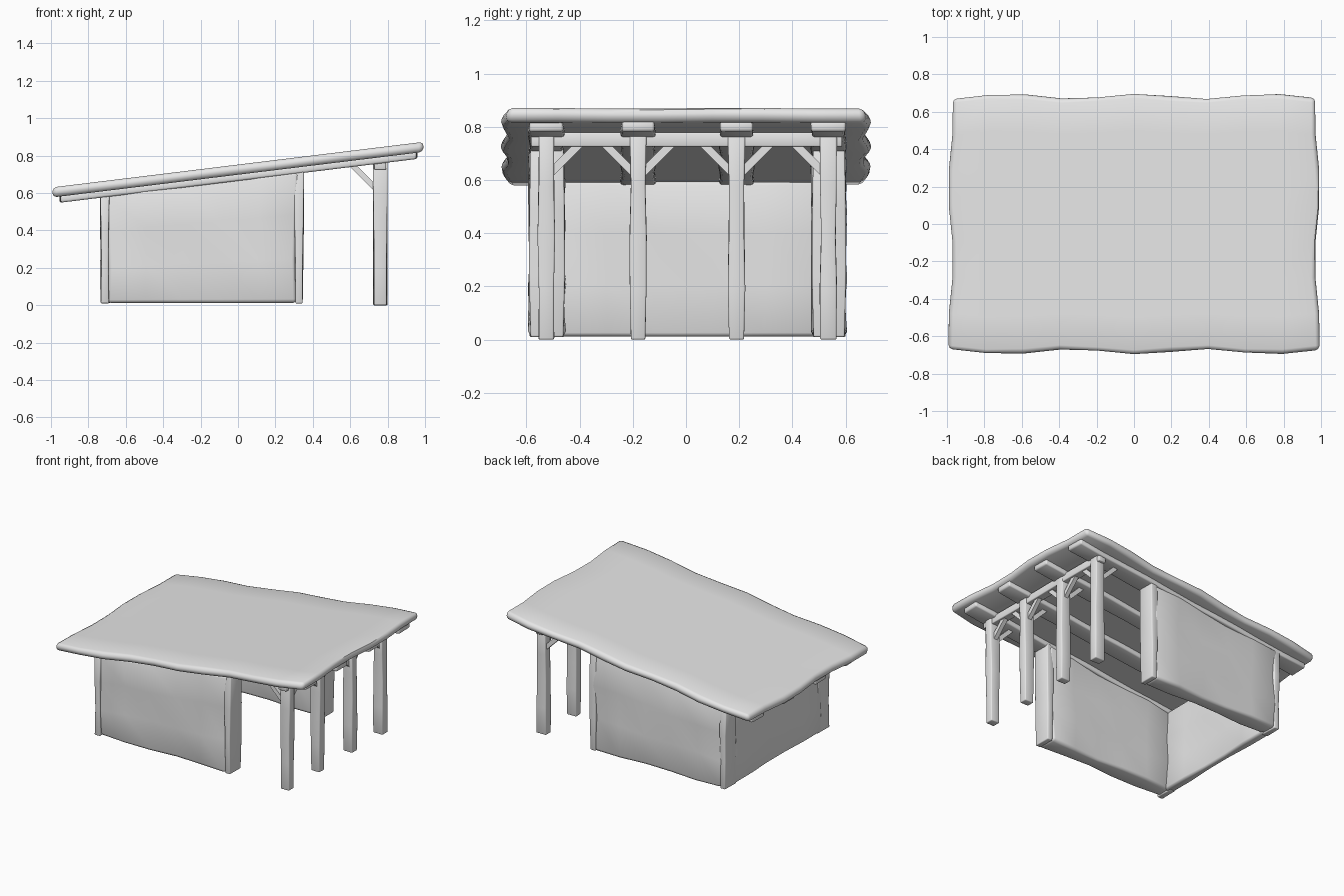
import bpy, bmesh, math
from mathutils import Vector

if "Cube" in bpy.data.objects:
    bpy.data.objects.remove(bpy.data.objects["Cube"], do_unlink=True)

SLOPE = 0.1225      # rise of the roof along x
RAFTER_Y = (-0.525, -0.18, 0.19, 0.535)

grey = bpy.data.materials.new("plain_grey")
grey.use_nodes = True
grey.diffuse_color = (0.8, 0.8, 0.8, 1)
grey.node_tree.nodes["Principled BSDF"].inputs["Base Color"].default_value = (0.8, 0.8, 0.8, 1)


def finish(name, bm):
    mesh = bpy.data.meshes.new(name)
    bm.to_mesh(mesh)
    bm.free()
    mesh.materials.append(grey)
    obj = bpy.data.objects.new(name, mesh)
    bpy.context.collection.objects.link(obj)
    bpy.ops.object.select_all(action="DESELECT")
    obj.select_set(True)
    bpy.context.view_layer.objects.active = obj
    bpy.ops.object.shade_smooth_by_angle(angle=math.radians(50))
    return obj


def slab(name, lo, hi, bevel, wobble=0.0, step=0.2, lean=None, phase=0.0):
    """Soft-edged box between two corners, with a hand-made wavy outline.
    lean 'all' tilts it along the roof, 'top' slopes only its top."""
    lo, hi = Vector(lo), Vector(hi)
    mid, half = (lo + hi) / 2, (hi - lo) / 2
    bm = bmesh.new()
    bmesh.ops.create_cube(bm, size=2)
    for v in bm.verts:
        v.co = Vector(c * h for c, h in zip(v.co, half))
    bmesh.ops.bevel(bm, geom=bm.edges[:], offset=bevel, segments=2,
                    profile=0.5, affect="EDGES")
    # Even slices along each long axis
    for axis in range(3):
        count = round(2 * half[axis] / step)
        normal = Vector((0, 0, 0))
        normal[axis] = 1
        for i in range(1, count):
            point = normal * half[axis] * (2 * i / count - 1)
            bmesh.ops.bisect_plane(bm, geom=bm.verts[:] + bm.edges[:] + bm.faces[:],
                                   plane_co=point, plane_no=normal)
    for v in bm.verts:
        x, y, z = v.co
        v.co.x += wobble * math.sin(8 * y + 5 * z + phase) * x / half.x
        v.co.y += wobble * math.sin(9 * x + 11 * z + 1.3 + phase) * y / half.y
        v.co += mid
        if lean == "all":
            v.co.z += SLOPE * v.co.x
        elif lean == "top":
            v.co.z += SLOPE * v.co.x * (v.co.z - lo.z) / (hi.z - lo.z)
    return finish(name, bm)


def brace(name, start, end, width):
    start, end = Vector(start), Vector(end)
    bm = bmesh.new()
    bmesh.ops.create_cube(bm, size=1)
    direction = end - start
    turn = direction.to_track_quat("Z", "Y")
    for v in bm.verts:
        size = Vector((v.co.x * width, v.co.y * width, v.co.z * direction.length))
        v.co = turn @ size + (start + end) / 2
    return finish(name, bm)


# Roof sheet and the planks that carry it
slab("roof", (-0.98, -0.682, 0.698), (0.98, 0.682, 0.752), 0.022, 0.014, lean="all")
for i, y in enumerate(RAFTER_Y):
    slab(f"rafter_{i + 1}", (-0.95, y - 0.065, 0.665), (0.955, y + 0.065, 0.705),
         0.01, 0.004, lean="all", phase=i)

# Open porch: posts, header beam and diagonal braces
for i, y in enumerate(RAFTER_Y):
    slab(f"porch_post_{i + 1}", (0.725, y - 0.03, 0), (0.797, y + 0.03, 0.77),
         0.006, 0.003, phase=i)
    brace(f"rafter_brace_{i + 1}", (0.735, y, 0.625), (0.61, y, 0.75), 0.03)
    for side in (-1, 1):
        if abs(y + side * 0.12) < 0.55:
            brace(f"beam_brace_{i + 1}_{'left' if side < 0 else 'right'}",
                  (0.76, y + side * 0.015, 0.625), (0.76, y + side * 0.125, 0.735), 0.03)
slab("header_beam", (0.73, -0.58, 0.725), (0.79, 0.585, 0.778), 0.005, 0.002)

# Side walls, each capped by an upright plank at both ends
for name, y0, y1 in (("front", -0.585, -0.46), ("rear", 0.478, 0.597)):
    slab(name + "_wall", (-0.705, y0 + 0.003, 0.012), (0.32, y1 - 0.003, 0.678),
         0.02, 0.012, lean="top", phase=y0)
    for end, x0 in (("closed", -0.735), ("open", 0.303)):
        slab(f"{name}_{end}_end_plank", (x0, y0 - 0.003, 0.01), (x0 + 0.046, y1 + 0.003, 0.682),
             0.006, 0.004, lean="top", phase=x0)

# Closed end wall
slab("end_wall", (-0.73, -0.5, 0.012), (-0.675, 0.5, 0.678), 0.016, 0.008, lean="top")
